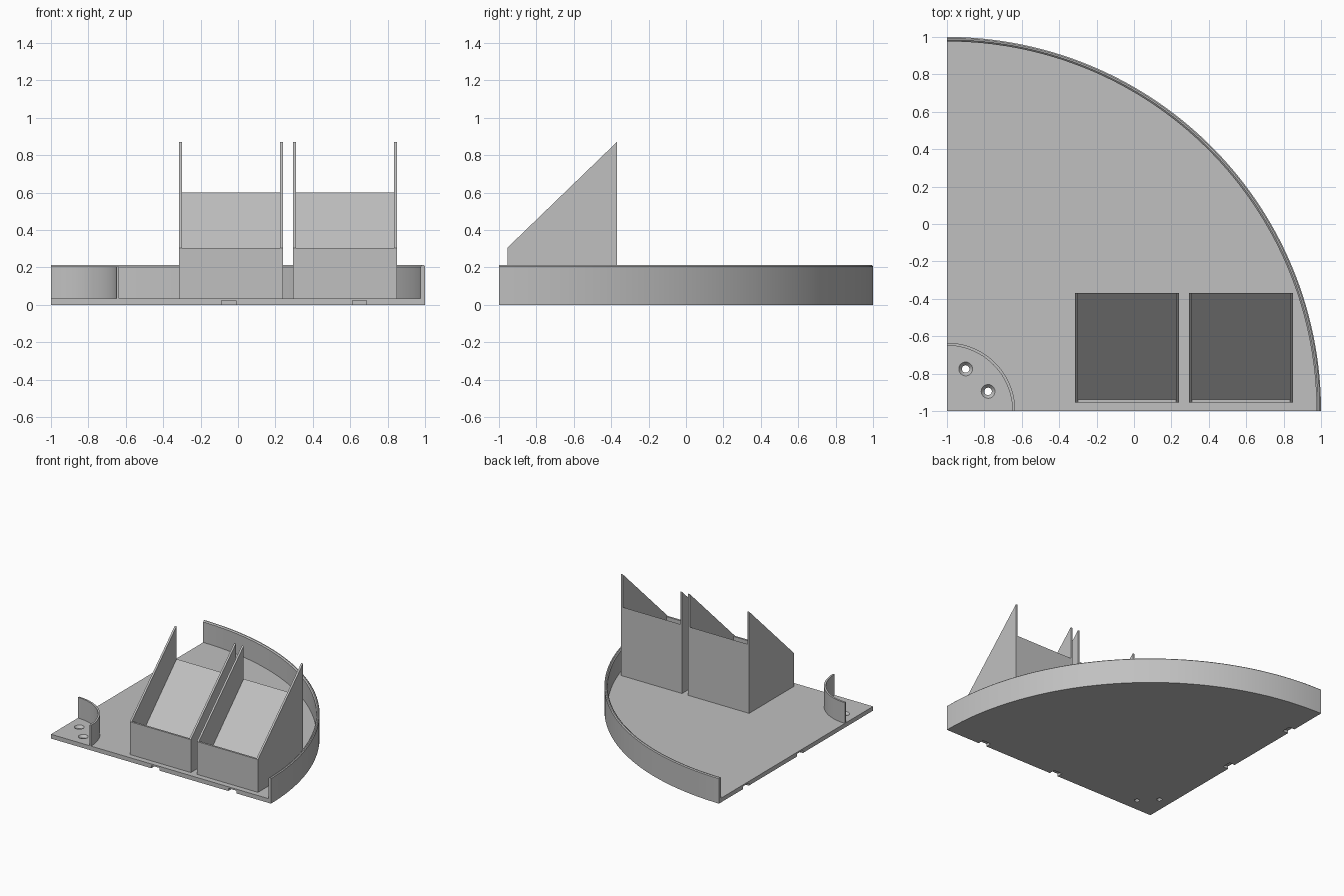
import bpy, bmesh, math
from mathutils import Vector

cube = bpy.data.objects.get("Cube")
if cube:
    bpy.data.objects.remove(cube, do_unlink=True)

grey = bpy.data.materials.new("light grey plastic")
grey.use_nodes = True
colour = (0.53, 0.53, 0.53, 1)
grey.diffuse_color = colour
grey.node_tree.nodes["Principled BSDF"].inputs["Base Color"].default_value = colour

CORNER = Vector((-1, -1, 0))
FLOOR = 0.035
WALL = 0.016


def finish(name, bm):
    bmesh.ops.remove_doubles(bm, verts=bm.verts, dist=1e-5)
    bmesh.ops.recalc_face_normals(bm, faces=bm.faces)
    mesh = bpy.data.meshes.new(name)
    bm.to_mesh(mesh)
    bm.free()
    mesh.materials.append(grey)
    obj = bpy.data.objects.new(name, mesh)
    bpy.context.collection.objects.link(obj)
    return obj


def quarter_sweep(name, profile, steps):
    """Turn an (r, z) profile a quarter circle about the corner."""
    bm = bmesh.new()
    rings = []
    for i in range(steps + 1):
        a = math.pi / 2 * i / steps
        rings.append([bm.verts.new(CORNER + Vector((r * math.cos(a), r * math.sin(a), z)))
                      for r, z in profile])
    n = len(profile)
    for lower, upper in zip(rings, rings[1:]):
        for j in range(n):
            k = (j + 1) % n
            if profile[j][0] + profile[k][0] > 0:
                bm.faces.new((lower[j], lower[k], upper[k], upper[j]))
    bm.faces.new(rings[0])
    bm.faces.new(rings[-1])
    return finish(name, bm)


def side_prism(name, profile, x0, x1):
    """Extrude a (y, z) profile from x0 to x1."""
    bm = bmesh.new()
    face = bm.faces.new([bm.verts.new((x0, y, z)) for y, z in profile])
    out = bmesh.ops.extrude_face_region(bm, geom=[face])
    moved = [v for v in out["geom"] if isinstance(v, bmesh.types.BMVert)]
    bmesh.ops.translate(bm, verts=moved, vec=(x1 - x0, 0, 0))
    return finish(name, bm)


def cut(target, cutter):
    cutter.hide_render = True
    mod = target.modifiers.new("cut", 'BOOLEAN')
    mod.operation = 'DIFFERENCE'
    mod.solver = 'EXACT'
    mod.object = cutter
    bpy.ops.object.select_all(action='DESELECT')
    bpy.context.view_layer.objects.active = target
    target.select_set(True)
    bpy.ops.object.modifier_apply(modifier=mod.name)
    bpy.data.objects.remove(cutter, do_unlink=True)


# Quarter-round tray with its rim, and the small curved wall at the corner
tray = quarter_sweep("tray", [(0, 0), (2, 0), (2, 0.205), (1.993, 0.212), (1.985, 0.212),
                              (1.976, 0.203), (1.976, FLOOR), (0, FLOOR)], 96)
corner_wall = quarter_sweep("corner_wall", [(0.35, FLOOR - 0.01), (0.365, FLOOR - 0.01),
                                            (0.365, 0.205), (0.35, 0.205)], 40)

# Countersunk screw holes
for x, y in ((-0.9, -0.775), (-0.78, -0.895)):
    bm = bmesh.new()
    rings = []
    for r, z in ((0.02, -0.02), (0.02, 0.015), (0.037, FLOOR), (0.037, 0.06)):
        rings.append(bmesh.ops.create_circle(bm, segments=32, radius=r)["verts"])
        bmesh.ops.translate(bm, verts=rings[-1], vec=(x, y, z))
    for a, b in zip(rings, rings[1:]):
        for i in range(32):
            j = (i + 1) % 32
            bm.faces.new((a[i], a[j], b[j], b[i]))
    bm.faces.new(rings[0])
    bm.faces.new(rings[-1])
    cut(tray, finish("hole_cutter", bm))

# Clip notches under both straight edges
for along in (-0.05, 0.65):
    for swap in (False, True):
        bm = bmesh.new()
        bmesh.ops.create_cube(bm, size=1)
        size = Vector((0.076, 0.1, 0.044))
        place = Vector((along, -1, 0))
        if swap:
            size.x, size.y = size.y, size.x
            place.x, place.y = place.y, place.x
        bmesh.ops.scale(bm, verts=bm.verts, vec=size)
        bmesh.ops.translate(bm, verts=bm.verts, vec=place)
        cut(tray, finish("notch_cutter", bm))

# Two bins with sloping sides, a low front and a ramp inside
FRONT, BACK, WIDTH = -0.955, -0.37, 0.555
for label, x in (("right", -0.315), ("left", 0.295)):
    cheek = [(FRONT, FLOOR), (BACK, FLOOR), (BACK, 0.87), (FRONT, 0.305)]
    side_prism(label + "_bin_right_side", cheek, x, x + WALL)
    side_prism(label + "_bin_left_side", cheek, x + WIDTH - WALL, x + WIDTH)
    lip = FRONT + WALL
    side_prism(label + "_bin_front",
               [(FRONT, FLOOR), (lip, FLOOR), (lip, 0.305), (FRONT, 0.305)],
               x + WALL, x + WIDTH - WALL)
    side_prism(label + "_bin_ramp", [(lip, FLOOR), (BACK, FLOOR), (BACK, 0.6)],
               x + WALL, x + WIDTH - WALL)

# Smooth the curved walls, keeping their edges sharp
bpy.ops.object.select_all(action='DESELECT')
for obj in (tray, corner_wall):
    obj.select_set(True)
bpy.context.view_layer.objects.active = tray
bpy.ops.object.shade_smooth_by_angle(angle=math.radians(30))
